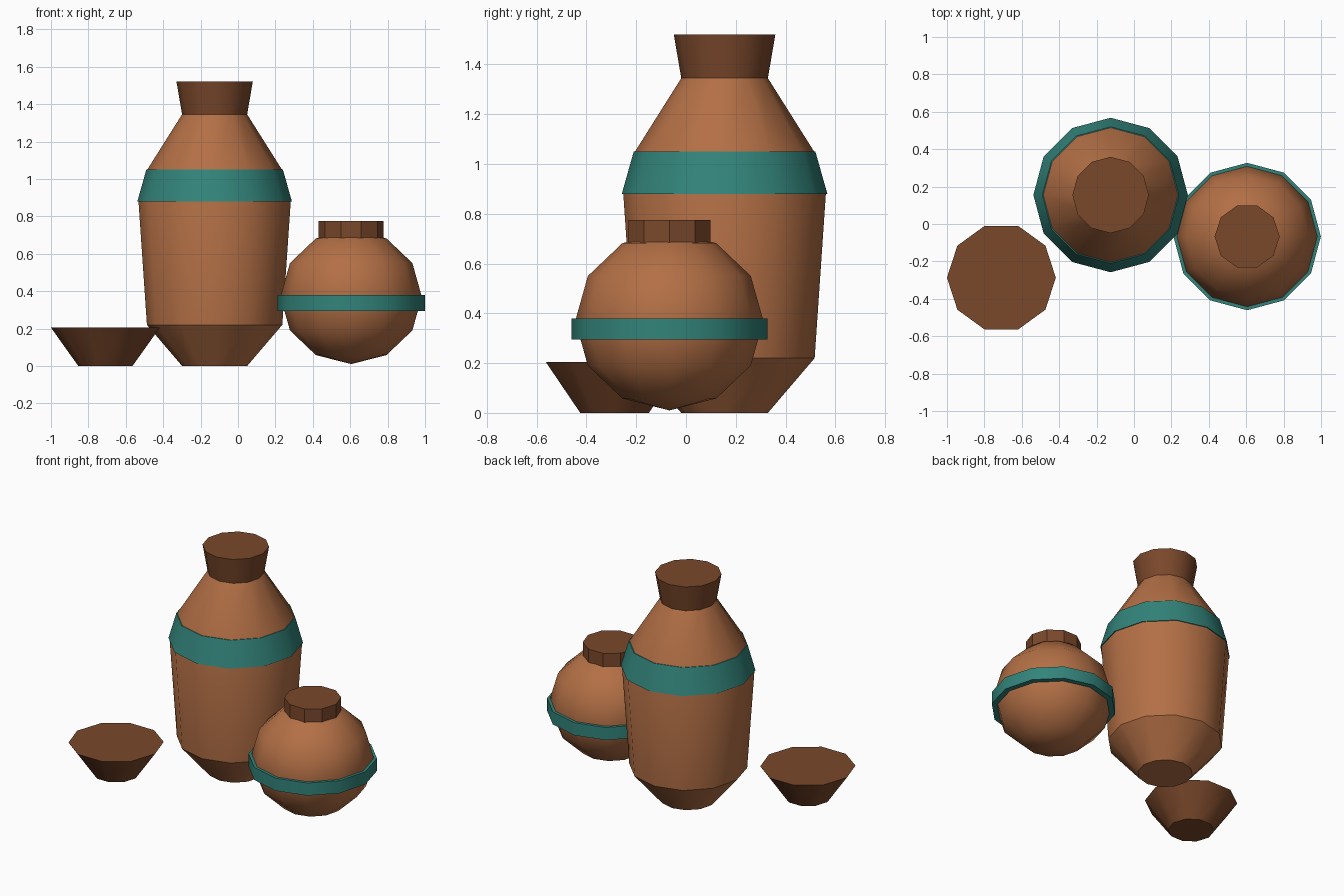
import bpy, bmesh
from math import sin, cos, pi, radians

if "Cube" in bpy.data.objects:
    bpy.data.objects.remove(bpy.data.objects["Cube"])


def material(name, rgb):
    m = bpy.data.materials.new(name)
    m.diffuse_color = (*rgb, 1)
    m.use_nodes = True
    m.node_tree.nodes["Principled BSDF"].inputs["Base Color"].default_value = m.diffuse_color
    return m


clay = material("clay", (0.45, 0.16, 0.06))
dark = material("dark_clay", (0.195, 0.065, 0.024))
teal = material("teal_glaze", (0.032, 0.23, 0.195))


def turned(name, centre, profile, sides, mat):
    """Capped solid of revolution from (radius, height) points, bottom to top."""
    bm = bmesh.new()
    rings = []
    for r, z in profile:
        if r == 0:
            rings.append([bm.verts.new((0, 0, z))] * sides)
        else:
            rings.append([bm.verts.new((r * cos(2 * pi * i / sides),
                                        r * sin(2 * pi * i / sides), z))
                          for i in range(sides)])
    for low, high in zip(rings, rings[1:]):
        for i in range(sides):
            j = (i + 1) % sides
            corners = dict.fromkeys((low[i], low[j], high[j], high[i]))
            bm.faces.new(list(corners))
    if profile[0][0] > 0:
        bm.faces.new(rings[0][::-1])
    if profile[-1][0] > 0:
        bm.faces.new(rings[-1])
    mesh = bpy.data.meshes.new(name)
    bm.to_mesh(mesh)
    bm.free()
    mesh.materials.append(mat)
    ob = bpy.data.objects.new(name, mesh)
    ob.location = (*centre, 0)
    bpy.context.collection.objects.link(ob)
    bpy.ops.object.select_all(action='DESELECT')
    ob.select_set(True)
    bpy.context.view_layer.objects.active = ob
    bpy.ops.object.shade_smooth_by_angle(angle=radians(32))
    return ob


# Tall jar: body, glazed shoulder band, flared neck
jar = (-0.125, 0.155)
turned("jar_body", jar, [(0.174, 0), (0.362, 0.22), (0.407, 0.88),
                         (0.36, 1.05), (0.174, 1.345)], 12, clay)
turned("jar_band", jar, [(0.413, 0.88), (0.365, 1.05)], 12, teal)
turned("jar_neck", jar, [(0.174, 1.345), (0.204, 1.52)], 12, dark)

# Round pot: slightly flattened sphere, belly band, short neck
pot = (0.605, -0.067)
sphere = [(0.378 * sin(pi * k / 6) if 0 < k < 6 else 0,
           0.37 - 0.36 * cos(pi * k / 6)) for k in range(7)]
turned("pot_body", pot, sphere, 12, clay)
turned("pot_band", pot, [(0.394, 0.295), (0.394, 0.38)], 12, teal)
turned("pot_neck", pot, [(0.174, 0.66), (0.174, 0.775)], 10, dark)

# Small bowl
turned("bowl", (-0.709, -0.287), [(0.145, 0), (0.291, 0.205)], 10, dark)
